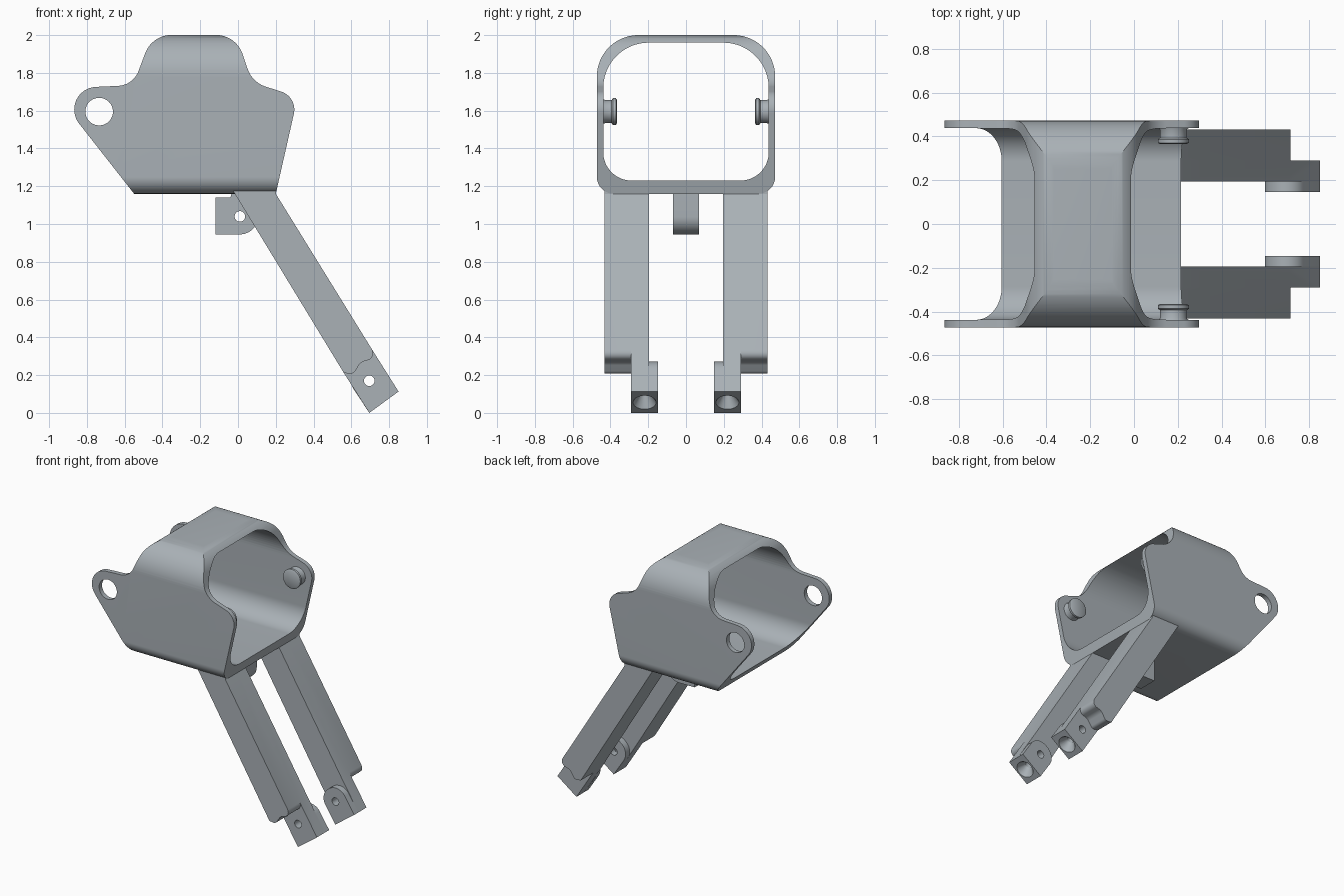
import bpy, bmesh, math
from mathutils import Vector, Matrix

if "Cube" in bpy.data.objects:
    bpy.data.objects.remove(bpy.data.objects["Cube"])

grey = bpy.data.materials.new("plastic_grey")
grey.use_nodes = True
colour = (0.4, 0.44, 0.47, 1)
grey.diffuse_color = colour
grey.node_tree.nodes["Principled BSDF"].inputs["Base Color"].default_value = colour


def make(name, bm):
    bmesh.ops.recalc_face_normals(bm, faces=bm.faces)
    mesh = bpy.data.meshes.new(name)
    bm.to_mesh(mesh)
    bm.free()
    mesh.materials.append(grey)
    obj = bpy.data.objects.new(name, mesh)
    bpy.context.collection.objects.link(obj)
    return obj


def rounded(corners, steps=12):
    """Outline from (a, b, radius) corners, each filleted by its radius."""
    out = []
    for i, (a, b, r) in enumerate(corners):
        p = Vector((a, b))
        if not r:
            out.append(p)
            continue
        u = (Vector(corners[i - 1][:2]) - p).normalized()
        v = (Vector(corners[(i + 1) % len(corners)][:2]) - p).normalized()
        half = u.angle(v) / 2
        centre = p + (u + v).normalized() * r / math.sin(half)
        start = p + u * r / math.tan(half) - centre
        end = p + v * r / math.tan(half) - centre
        turn = math.atan2(start.x * end.y - start.y * end.x, start.dot(end))
        out += [centre + Matrix.Rotation(turn * k / steps, 2) @ start for k in range(steps + 1)]
    return out


def prism(name, outline, axis, lo, hi):
    bm = bmesh.new()
    place = (lambda p, d: (d, p.x, p.y)) if axis == "x" else (lambda p, d: (p.x, d, p.y))
    face = bm.faces.new([bm.verts.new(place(p, lo)) for p in outline])
    solid = bmesh.ops.extrude_face_region(bm, geom=[face])
    shift = Vector((hi - lo, 0, 0) if axis == "x" else (0, hi - lo, 0))
    bmesh.ops.translate(bm, vec=shift, verts=[e for e in solid["geom"] if isinstance(e, bmesh.types.BMVert)])
    return make(name, bm)


def rod(name, start, end, r1, r2):
    start, end = Vector(start), Vector(end)
    axis = end - start
    bm = bmesh.new()
    turn = axis.to_track_quat("Z", "Y").to_matrix().to_4x4()
    bmesh.ops.create_cone(bm, cap_ends=True, segments=40, radius1=r1, radius2=r2, depth=axis.length,
                          matrix=Matrix.Translation((start + end) / 2) @ turn)
    return make(name, bm)


def combine(obj, tool, operation):
    mod = obj.modifiers.new("cut", "BOOLEAN")
    mod.operation, mod.solver, mod.object = operation, "EXACT", tool
    bpy.context.view_layer.objects.active = obj
    bpy.ops.object.modifier_apply(modifier=mod.name)
    bpy.data.objects.remove(tool)


def smooth(obj):
    bpy.ops.object.select_all(action="DESELECT")
    obj.select_set(True)
    bpy.context.view_layer.objects.active = obj
    bpy.ops.object.shade_smooth_by_angle(angle=math.radians(30))


def tube_section(w, bottom, top, r_bottom, r_top):
    return rounded([(-w, bottom, r_bottom), (w, bottom, r_bottom), (w, top, r_top), (-w, top, r_top)], 20)


# Sleeve: rounded tube trimmed to its side silhouette
sleeve = prism("sleeve", tube_section(0.472, 1.16, 2, 0.09, 0.22), "x", -1, 1)
combine(sleeve, prism("bore", tube_section(0.438, 1.23, 1.96, 0.15, 0.24), "x", -1.1, 1.1), "DIFFERENCE")
silhouette = rounded([(-0.55, 1.16, 0), (0.2, 1.16, 0), (0.316, 1.673, 0.1), (0.075, 1.75, 0.15),
                      (-0.01, 2.001, 0.15), (-0.455, 2.001, 0.15), (-0.555, 1.735, 0.12),
                      (-0.985, 1.715, 0.12)], 16)
combine(sleeve, prism("side_trim", silhouette, "y", -0.6, 0.6), "INTERSECT")
combine(sleeve, rod("ear_hole", (-0.735, -0.6, 1.595), (-0.735, 0.6, 1.595), 0.073, 0.073), "DIFFERENCE")
smooth(sleeve)

# Lug under the floor, with a cross hole
lug = prism("lug", rounded([(-0.12, 0.945, 0), (0.105, 0.945, 0.094), (0.105, 1.18, 0), (-0.03, 1.18, 0),
                            (-0.04, 1.14, 0.01), (-0.12, 1.14, 0)]), "y", -0.07, 0.07)
combine(lug, rod("lug_hole", (0.01, -0.2, 1.04), (0.01, 0.2, 1.04), 0.028, 0.028), "DIFFERENCE")
smooth(lug)

# Shared arm measurements: end face corners and the direction of the tip
low, high = Vector((0.695, 0.0)), Vector((0.85, 0.113))
along = Vector((0.55, -0.835)).normalized()
top_edge = [(-0.035, 1.19, 0), (0.2, 1.19, 0), (0.2, 1.16, 0)]
wave = [(0.722, 0.29, 0.035), (0.65, 0.268, 0.05), (0.61, 0.205, 0.03), (0.56, 0.212, 0)]
knuckle_top = [(*(p - along * 0.235), 0.09) for p in (high, low)]
tip = (low + high) / 2


def tip_point(depth, y):
    p = tip - along * depth
    return (p.x, y, p.y)


for side, word in ((1, "back"), (-1, "front")):
    # Arm: thick outer layer, inner layer reaching the tip, rounded knuckle
    arm = prism(word + "_arm", rounded(top_edge + [(0.71, 0.335, 0)] + wave), "y", side * 0.29, side * 0.432)
    inner = rounded(top_edge + [(0.71, 0.335, 0), (*high, 0), (*low, 0), (0.56, 0.212, 0)])
    combine(arm, prism("inner_layer", inner, "y", side * 0.195, side * 0.29), "UNION")
    knuckle = rounded([(*low, 0), (*high, 0)] + knuckle_top)
    combine(arm, prism("knuckle", knuckle, "y", side * 0.147, side * 0.195), "UNION")
    # Pin hole and countersunk screw hole in the tip
    combine(arm, rod("pin_hole", (0.695, 0, 0.17), (0.695, side * 0.6, 0.17), 0.028, 0.028), "DIFFERENCE")
    y = side * 0.219
    combine(arm, rod("countersink", tip_point(-0.005, y), tip_point(0.06, y), 0.064, 0.022), "DIFFERENCE")
    combine(arm, rod("screw_hole", tip_point(0.03, y), tip_point(0.13, y), 0.024, 0.024), "DIFFERENCE")
    smooth(arm)

    # Flanged peg on the inside of the sleeve wall
    bm = bmesh.new()
    outline = [(0, 0.365), (0.06, 0.365), (0.071, 0.371), (0.071, 0.387), (0.061, 0.394),
               (0.061, 0.428), (0.068, 0.445), (0, 0.445)]
    verts = [bm.verts.new((0.18 + r, side * d, 1.595)) for r, d in outline]
    edges = [bm.edges.new(pair) for pair in zip(verts, verts[1:])]
    bmesh.ops.spin(bm, geom=verts + edges, cent=(0.18, 0, 1.595), axis=(0, 1, 0),
                   angle=math.tau, steps=40, use_duplicate=False)
    bmesh.ops.remove_doubles(bm, verts=bm.verts, dist=0.0005)
    smooth(make(word + "_peg", bm))
